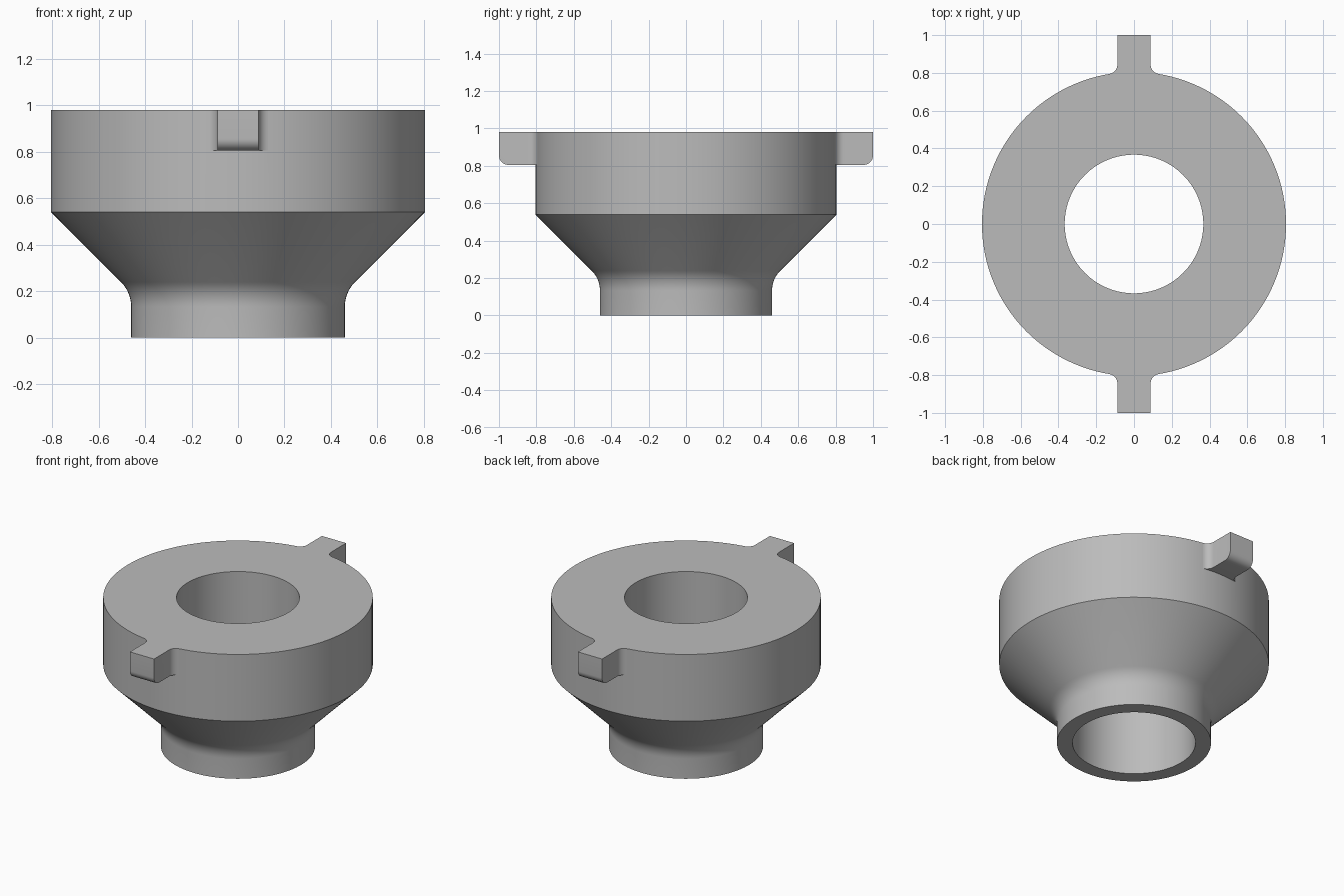
import bpy, bmesh, math
from mathutils import Matrix

cube = bpy.data.objects.get("Cube")
if cube:
    bpy.data.objects.remove(cube, do_unlink=True)

SEGMENTS = 128
RIM, NECK, BORE = 0.805, 0.46, 0.367
TOP, SHOULDER = 0.98, 0.54

grey = bpy.data.materials.new("plain_grey")
grey.use_nodes = True
colour = (0.5, 0.5, 0.5, 1)
grey.diffuse_color = colour
grey.node_tree.nodes["Principled BSDF"].inputs["Base Color"].default_value = colour


def make_object(name, bm):
    bmesh.ops.recalc_face_normals(bm, faces=bm.faces)
    mesh = bpy.data.meshes.new(name)
    bm.to_mesh(mesh)
    bm.free()
    mesh.materials.append(grey)
    obj = bpy.data.objects.new(name, mesh)
    bpy.context.collection.objects.link(obj)
    return obj


def arc(cx, cy, radius, start, end, steps=8):
    angles = [start + (end - start) * i / steps for i in range(steps + 1)]
    return [(cx + radius * math.cos(a), cy + radius * math.sin(a)) for a in angles]


# Flanged collar: closed profile spun around z, with a rounded neck
def make_collar():
    fillet = 0.15
    corner = SHOULDER - (RIM - NECK)
    bend = corner - fillet * math.tan(math.pi / 8)
    profile = [(BORE, 0), (NECK, 0)]
    profile += arc(NECK + fillet, bend, fillet, math.pi, math.pi * 0.75)
    profile += [(RIM, SHOULDER), (RIM, TOP), (BORE, TOP)]
    bm = bmesh.new()
    verts = [bm.verts.new((r, 0, z)) for r, z in profile]
    edges = [bm.edges.new((a, b)) for a, b in zip(verts, verts[1:] + verts[:1])]
    bmesh.ops.spin(bm, geom=verts + edges, cent=(0, 0, 0), axis=(0, 0, 1),
                   angle=math.tau, steps=SEGMENTS, use_merge=True)
    bmesh.ops.remove_doubles(bm, verts=bm.verts, dist=1e-5)
    return make_object("flanged_collar", bm)


# Locking lug: filleted plan outline, extruded, with a rounded lower outer edge
def make_lug(name, turn):
    half, fillet, bottom = 0.088, 0.05, 0.805
    cx = half + fillet
    cy = math.sqrt((RIM + fillet) ** 2 - cx ** 2)
    meet = math.atan2(-cy, -cx)
    right = [(0.11, 0.74)] + arc(cx, cy, fillet, meet, -math.pi) + [(half, 1)]
    outline = right + [(-x, y) for x, y in reversed(right)]
    bm = bmesh.new()
    base = bm.faces.new([bm.verts.new((x, y, bottom)) for x, y in outline])
    new = bmesh.ops.extrude_face_region(bm, geom=[base])["geom"]
    bmesh.ops.translate(bm, vec=(0, 0, TOP - bottom),
                        verts=[v for v in new if isinstance(v, bmesh.types.BMVert)])
    lower = [e for e in bm.edges
             if all(v.co.y > 0.99 and v.co.z < bottom + 0.01 for v in e.verts)]
    bmesh.ops.bevel(bm, geom=lower, offset=0.05, segments=8, profile=0.5,
                    affect='EDGES')
    bm.transform(Matrix.Rotation(turn, 4, 'Z'))
    return make_object(name, bm)


collar = make_collar()
bpy.context.view_layer.objects.active = collar
collar.select_set(True)

# Fuse both lugs into the rim
for name, turn in (("back_lug", 0), ("front_lug", math.pi)):
    lug = make_lug(name, turn)
    union = collar.modifiers.new(name, 'BOOLEAN')
    union.operation = 'UNION'
    union.solver = 'EXACT'
    union.object = lug
    bpy.ops.object.modifier_apply(modifier=union.name)
    bpy.data.objects.remove(lug, do_unlink=True)

bpy.ops.object.shade_smooth_by_angle(angle=math.radians(30))
